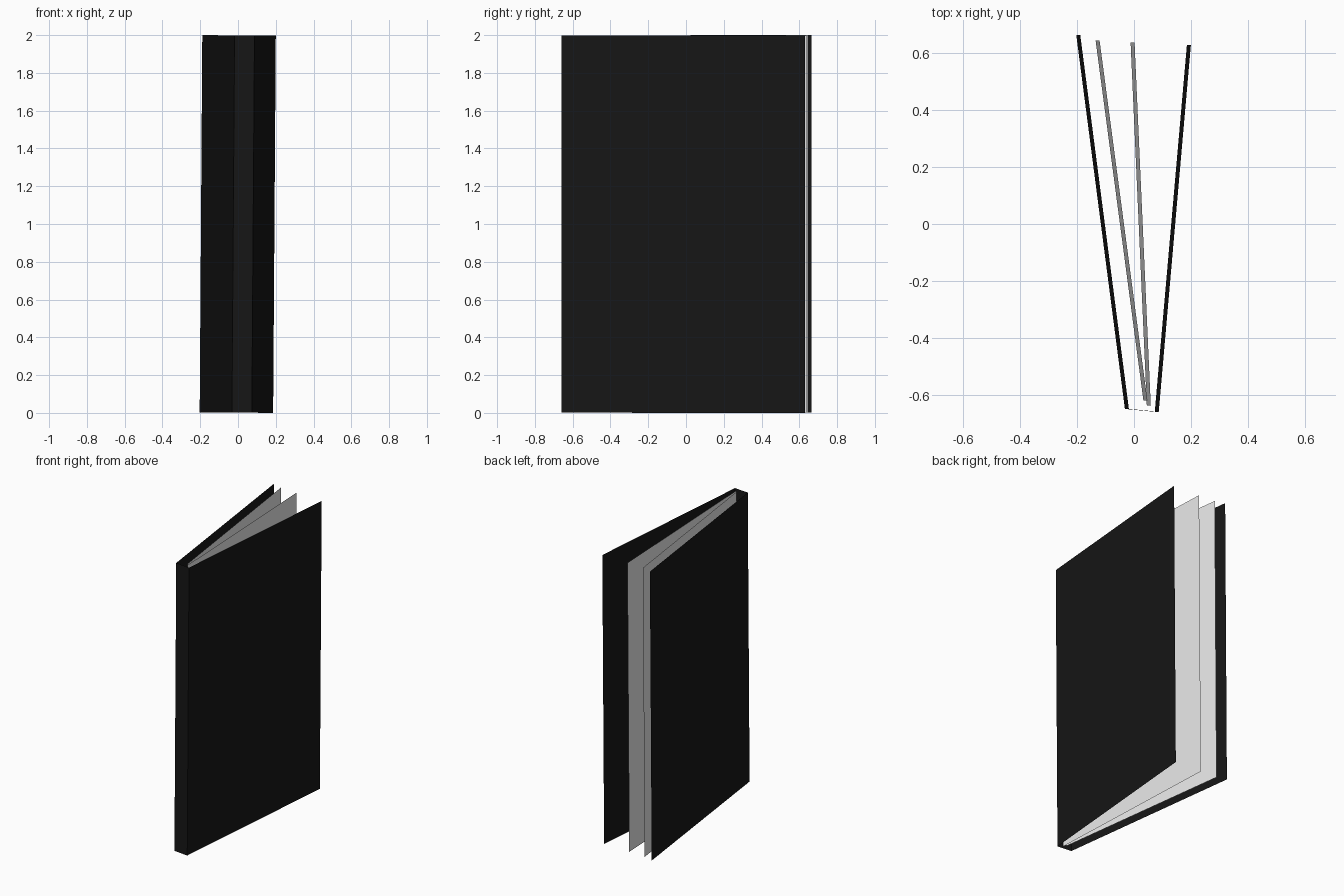
import bpy
import bmesh
from mathutils import Matrix

HEIGHT = 1.997
LEAN = 0.007  # slight sideways tilt of the whole book

cube = bpy.data.objects.get("Cube")
if cube:
    bpy.data.objects.remove(cube, do_unlink=True)


def material(name, color):
    mat = bpy.data.materials.new(name)
    mat.use_nodes = True
    mat.diffuse_color = color
    bsdf = mat.node_tree.nodes["Principled BSDF"]
    bsdf.inputs["Base Color"].default_value = color
    return mat


black = material("cover black", (0.008, 0.008, 0.008, 1))
paper = material("paper white", (0.8, 0.8, 0.8, 1))
tilt = Matrix.Translation((0, 0, 1)) @ Matrix.Rotation(LEAN, 4, 'Y')


def sheet(name, start, end, mat):
    """Thin upright leaf between two plan points, leaning with the book."""
    bm = bmesh.new()
    foot = [bm.verts.new((x, y, -HEIGHT / 2)) for x, y in (start, end)]
    edge = bm.edges.new(foot)
    top = bmesh.ops.extrude_edge_only(bm, edges=[edge])["geom"]
    bmesh.ops.translate(bm, vec=(0, 0, HEIGHT),
                        verts=[g for g in top if isinstance(g, bmesh.types.BMVert)])
    # Face the leaf toward its outer side
    face = list(bm.faces)[0]
    face.normal_update()
    dx, dy = end[0] - start[0], end[1] - start[1]
    if face.normal.x * dy - face.normal.y * dx < 0:
        face.normal_flip()
    bm.transform(tilt)
    mesh = bpy.data.meshes.new(name)
    bm.to_mesh(mesh)
    bm.free()
    mesh.materials.append(mat)
    obj = bpy.data.objects.new(name, mesh)
    bpy.context.collection.objects.link(obj)
    return obj


spine_right = (-0.025, -0.65)
spine_left = (0.08, -0.66)

# Hard cover: two boards joined by the spine
sheet("right_cover", (-0.196, 0.665), spine_right, black)
sheet("spine", spine_right, spine_left, black)
sheet("left_cover", spine_left, (0.193, 0.63), black)

# Loose inner pages
sheet("right_page", (0.04, -0.62), (-0.128, 0.645), paper)
sheet("left_page", (0.052, -0.638), (-0.005, 0.638), paper)
